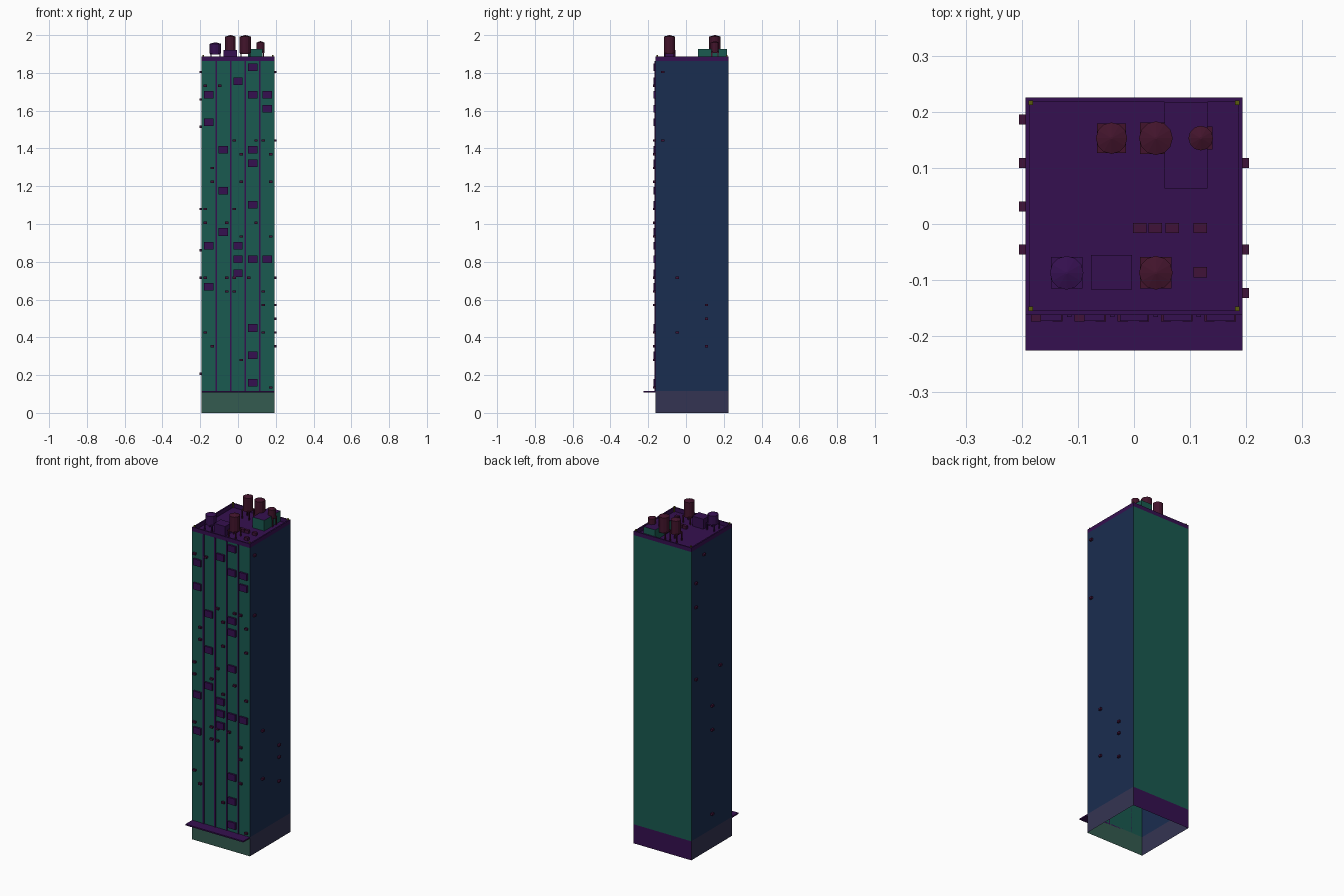
import bpy, bmesh, math
from mathutils import Matrix

if "Cube" in bpy.data.objects:
    bpy.data.objects.remove(bpy.data.objects["Cube"])


def mat(name, *rgb):
    m = bpy.data.materials.new(name)
    m.diffuse_color = (*rgb, 1)
    m.use_nodes = True
    m.node_tree.nodes["Principled BSDF"].inputs["Base Color"].default_value = m.diffuse_color
    return m


GREEN = mat("green_wall", 0.010, 0.100, 0.080)
BLUE = mat("blue_wall", 0.010, 0.026, 0.080)
PURPLE = mat("purple", 0.036, 0.005, 0.080)
SHOP = mat("ground_front", 0.034, 0.105, 0.080)
BASE = mat("ground_side", 0.034, 0.034, 0.085)
RED = mat("dark_red", 0.055, 0.007, 0.025)
PLUM = mat("plum", 0.050, 0.006, 0.040)
YELLOW = mat("yellow", 0.10, 0.10, 0.004)


def finish(name, bm, *mats):
    me = bpy.data.meshes.new(name)
    bm.to_mesh(me)
    bm.free()
    for m in mats:
        me.materials.append(m)
    ob = bpy.data.objects.new(name, me)
    bpy.context.collection.objects.link(ob)
    return ob


def add_box(bm, x0, x1, y0, y1, z0, z1):
    mx = (Matrix.Translation(((x0 + x1) / 2, (y0 + y1) / 2, (z0 + z1) / 2))
          @ Matrix.Diagonal((x1 - x0, y1 - y0, z1 - z0, 1)))
    bmesh.ops.create_cube(bm, size=1, matrix=mx)


def boxes(name, m, items):
    bm = bmesh.new()
    for b in items:
        add_box(bm, *b)
    return finish(name, bm, m)


def walls(name, z0, z1, front, side, back):
    """Open four-sided shell: front, right, back, left."""
    bm = bmesh.new()
    c = [(-W, F), (W, F), (W, B), (-W, B)]
    lo = [bm.verts.new((*p, z0)) for p in c]
    hi = [bm.verts.new((*p, z1)) for p in c]
    for i in range(4):
        j = (i + 1) % 4
        bm.faces.new((lo[i], lo[j], hi[j], hi[i])).material_index = i
    return finish(name, bm, front, side, back, side)


W, F, B = 0.193, -0.162, 0.225          # half width, front y, back y
Z1, ROOF, TOP = 0.115, 1.862, 1.886
BAY, FLOOR = 0.0772, 0.0726
MID = (F + B) / 2

# Shells of the ground floor and tower, open at the bottom
walls("ground_floor", 0, Z1, SHOP, BASE, PURPLE)
walls("tower", Z1, ROOF, GREEN, BLUE, GREEN)

# Roof deck and parapet
bm = bmesh.new()
bm.faces.new([bm.verts.new((x, y, ROOF)) for x, y in ((-W, F), (W, F), (W, B), (-W, B))])
finish("roof_deck", bm, PURPLE)
T = 0.008
boxes("parapet", PURPLE, [
    (-W, W, F, F + T, ROOF, TOP), (-W, W, B - T, B, ROOF, TOP),
    (-W, -W + T, F + T, B - T, ROOF, TOP), (W - T, W, F + T, B - T, ROOF, TOP)])
boxes("corner_posts", YELLOW, [
    (x - .004, x + .004, y - .004, y + .004, ROOF, TOP + 0.008)
    for x in (-0.184, 0.184) for y in (F + .011, B - .009)])

# Street canopy
boxes("canopy", PURPLE, [(-W, W, -0.225, F, 0.108, 0.116)])

# Vertical strips between the front bays
boxes("front_strips", PURPLE, [
    ((k - 2) * BAY - .004 + BAY / 2, (k - 2) * BAY + .004 + BAY / 2, F - .004, F, Z1, ROOF)
    for k in range(4)])

# Window cages: floors used in each front bay
cages = [(21, 19, 10, 7), (17, 14, 11), (22, 10, 9, 8),
         (23, 21, 17, 16, 13, 9, 4, 2, 0), (21, 20, 9)]
items = []
for k, floors in enumerate(cages):
    x = (k - 2) * BAY
    for f in floors:
        z = 0.159 + f * FLOOR
        items.append((x - .025, x + .025, F - .011, F, z - .020, z + .020))
boxes("window_cages", PURPLE, items)

# Air conditioners on the front: half-bay slots for each floor
front_ac = {22: (0, 2), 18: (4, 7, 8), 17: (5, 9), 16: (1,), 15: (1, 5, 9),
            13: (0, 4), 12: (0, 3, 7), 11: (5, 9), 8: (0, 3, 4, 6),
            7: (3, 4, 8), 6: (8,), 4: (0, 8), 3: (1,), 2: (5,), 0: (9,)}
items = []
for f, slots in front_ac.items():
    z = 0.135 + f * FLOOR
    for s in slots:
        x = (s // 2 - 2) * BAY + (0.018 if s % 2 else -0.020)
        items.append((x - .009, x + .009, F - .012, F, z - .006, z + .006))
# Air conditioners on the sides: (bay, floor)
sides = {1: [(0, 23), (0, 18), (1, 8), (1, 4), (3, 6), (3, 5), (3, 3)],
         -1: [(3, 23), (4, 21), (4, 19), (1, 13), (4, 13), (2, 10), (2, 8), (2, 1)]}
for sgn, units in sides.items():
    for k, f in units:
        y, z = MID + (k - 2) * BAY, 0.135 + f * FLOOR
        xs = sorted((sgn * W, sgn * (W + .012)))
        items.append((*xs, y - .009, y + .009, z - .006, z + .006))
boxes("air_conditioners", PLUM, items)

# Stair house with green walls and purple top, and the lift house
stair = boxes("stair_house", GREEN, [(0.054, 0.131, 0.063, 0.217, ROOF, 1.926)])
stair.data.materials.append(PURPLE)
for p in stair.data.polygons:
    p.material_index = int(p.normal.z > 0.5)
boxes("lift_house", PURPLE, [(-0.077, -0.004, -0.117, -0.055, ROOF, 1.922)])

# Small roof vents
boxes("roof_vents", PLUM, [
    (x - .012, x + .012, y - .009, y + .009, ROOF, ROOF + .018)
    for x, y in ((.010, -.007), (.038, -.007), (.068, -.007), (.118, -.007), (.118, -.086))])


def tank(name, m, x, y, r, z0, z1):
    """Water tank with a shallow cone lid, on a square stand with four legs."""
    bm = bmesh.new()
    cone = 0.008
    for ra, rb, a, b in ((r, r, z0, z1 - cone), (r, 0.002, z1 - cone, z1)):
        bmesh.ops.create_cone(bm, cap_ends=True, segments=12, radius1=ra, radius2=rb,
                              depth=b - a, matrix=Matrix.Translation((x, y, (a + b) / 2)))
    h = r * 0.93
    add_box(bm, x - h, x + h, y - h, y + h, z0 - .006, z0)
    for sx in (-1, 1):
        for sy in (-1, 1):
            cx, cy = x + sx * (h - .004), y + sy * (h - .004)
            add_box(bm, cx - .003, cx + .003, cy - .003, cy + .003, ROOF, z0 - .006)
    finish(name, bm, m)


tank("tank_front_left", PURPLE, -0.120, -0.087, 0.030, 1.903, 1.962)
tank("tank_front_right", RED, 0.039, -0.087, 0.030, 1.905, 2.0)
tank("tank_back_left", RED, -0.040, 0.153, 0.028, 1.915, 2.0)
tank("tank_back_middle", RED, 0.039, 0.153, 0.030, 1.905, 2.0)
tank("tank_back_right", RED, 0.119, 0.153, 0.022, 1.912, 1.968)
